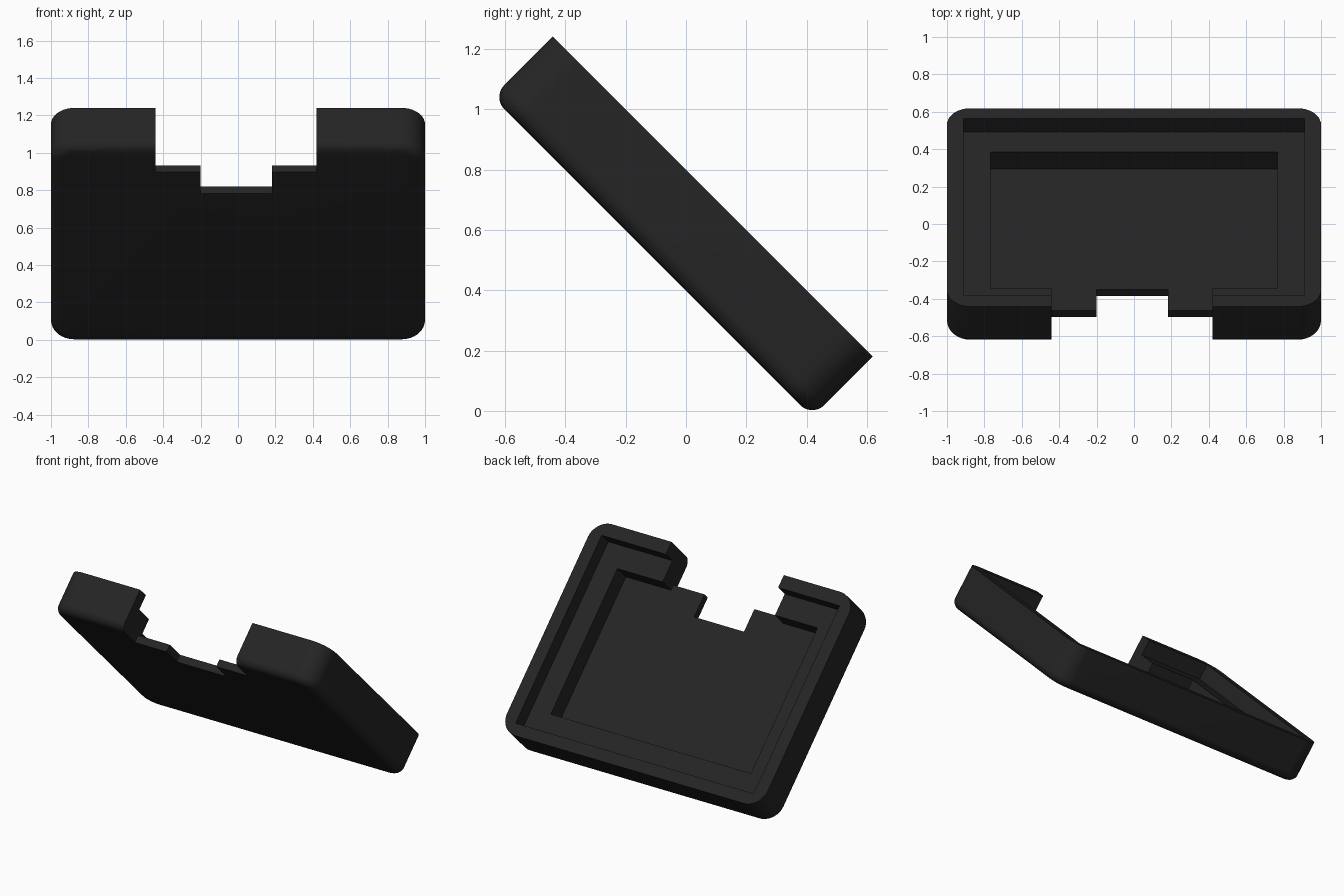
import bpy, bmesh, math
from mathutils import Matrix

if "Cube" in bpy.data.objects:
    bpy.data.objects.remove(bpy.data.objects["Cube"])

# Tray dimensions in its own flat frame (x across, y down the slope, z out of the open face)
Y0, Y1 = -1.189, 0.310          # raised end, low end
TOP, BOTTOM = 0.565, 0.2815     # rim and underside levels
FLOOR = 0.332                   # deepest pocket floor
STEP = 0.463                    # ledge between the two pockets
CORNER, FILLET, SEG = 0.125, 0.056, 10

black = bpy.data.materials.new("black_plastic")
black.diffuse_color = (0.018, 0.018, 0.018, 1)
black.use_nodes = True
black.node_tree.nodes["Principled BSDF"].inputs["Base Color"].default_value = black.diffuse_color


def outline(inset):
    """Rounded rectangle points, shrunk by inset."""
    r, pts = CORNER - inset, []
    cx = 1 - CORNER
    ya, yb = Y0 + CORNER, Y1 - CORNER
    for i, (x, y) in enumerate([(cx, yb), (-cx, yb), (-cx, ya), (cx, ya)]):
        for k in range(SEG + 1):
            a = math.pi / 2 * (i + k / SEG)
            pts.append((x + r * math.cos(a), y + r * math.sin(a)))
    return pts


def make_object(name, bm):
    bmesh.ops.recalc_face_normals(bm, faces=bm.faces[:])
    mesh = bpy.data.meshes.new(name)
    bm.to_mesh(mesh)
    bm.free()
    mesh.materials.append(black)
    ob = bpy.data.objects.new(name, mesh)
    bpy.context.collection.objects.link(ob)
    return ob


def cutter(name, x0, x1, y0, y1, z0, z1):
    bm = bmesh.new()
    size = Matrix.Diagonal((x1 - x0, y1 - y0, z1 - z0, 1))
    mid = Matrix.Translation(((x0 + x1) / 2, (y0 + y1) / 2, (z0 + z1) / 2))
    bmesh.ops.create_cube(bm, size=1, matrix=mid @ size)
    ob = make_object(name, bm)
    ob.hide_render = True
    return ob


# Rounded body: stacked rings that curl under at the bottom edge
bm = bmesh.new()
levels = [(0, TOP)]
for k in range(SEG + 1):
    a = math.pi / 2 * k / SEG
    levels.append((FILLET * (1 - math.cos(a)), BOTTOM + FILLET * (1 - math.sin(a))))
rings = [[bm.verts.new((x, y, z)) for x, y in outline(inset)] for inset, z in levels]
for upper, lower in zip(rings, rings[1:]):
    for i in range(len(upper)):
        j = (i + 1) % len(upper)
        bm.faces.new((upper[i], upper[j], lower[j], lower[i]))
bm.faces.new(rings[0])
bm.faces.new(rings[-1])
tray = make_object("tray", bm)

# Two stepped pockets, and the stepped opening at the raised end
cutters = [
    cutter("outer_pocket", -0.912, 0.912, Y0 + 0.088, Y1 - 0.079, STEP, TOP + 0.1),
    cutter("inner_pocket", -0.767, 0.767, Y0 + 0.239, Y1 - 0.228, FLOOR, TOP + 0.1),
    cutter("opening_wall", -0.441, 0.42, Y0 - 0.1, Y0 + 0.3, FLOOR, TOP + 0.1),
    cutter("opening_wide", -0.441, 0.42, Y0 - 0.1, Y0 + 0.203, 0, TOP + 0.1),
    cutter("opening_narrow", -0.20, 0.182, Y0 - 0.1, Y0 + 0.363, 0, TOP + 0.1),
]
bpy.context.view_layer.objects.active = tray
for c in cutters:
    mod = tray.modifiers.new(c.name, 'BOOLEAN')
    mod.operation, mod.solver, mod.object = 'DIFFERENCE', 'EXACT', c
    bpy.ops.object.modifier_apply(modifier=mod.name)
    bpy.data.objects.remove(c)

# Lean the tray back onto its low edge
tray.data.transform(Matrix.Rotation(-math.pi / 4, 4, 'X'))
bpy.ops.object.select_all(action='DESELECT')
tray.select_set(True)
bpy.ops.object.shade_smooth_by_angle(angle=math.radians(30))
